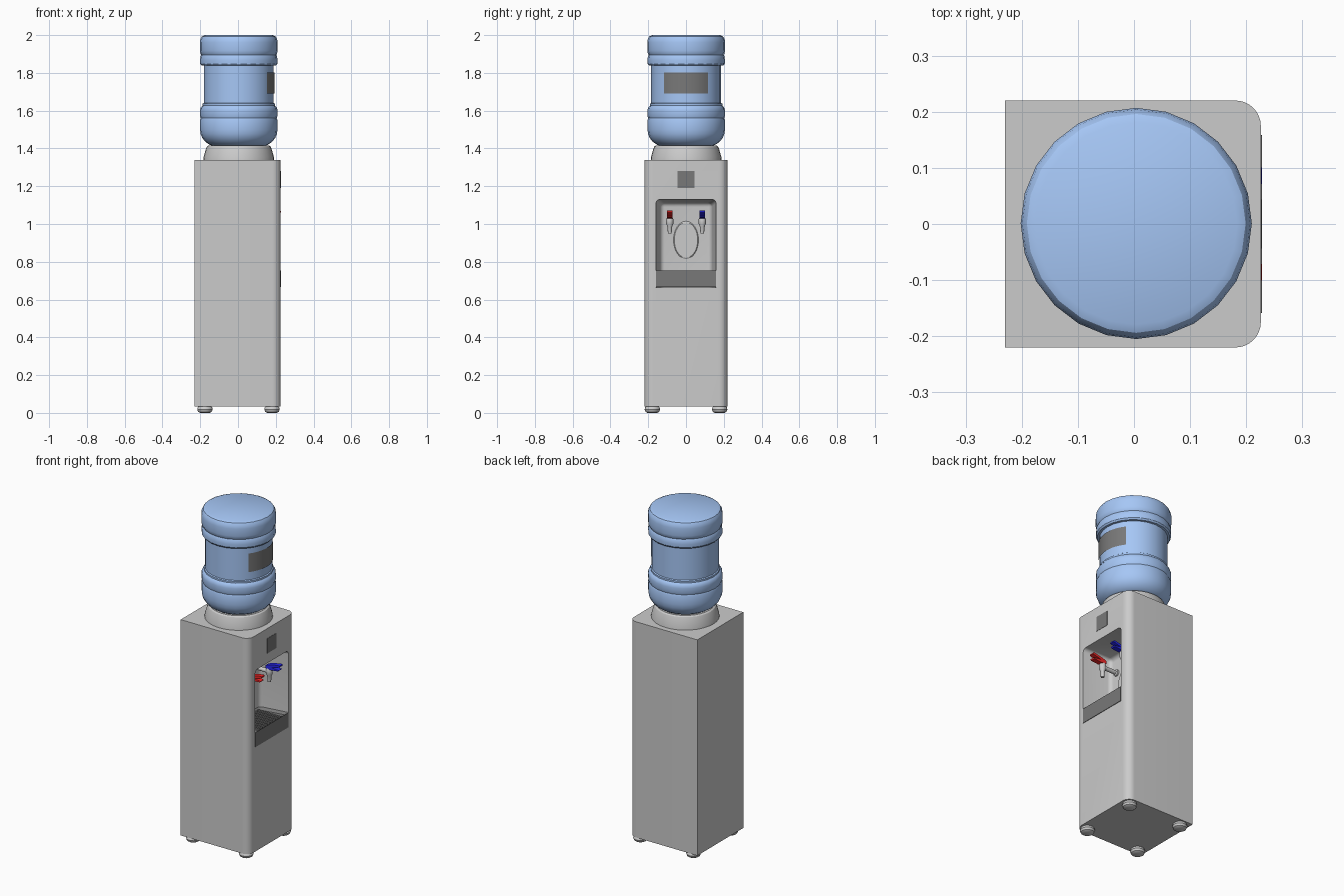
import bpy, bmesh, math
from mathutils import Matrix, Vector

if "Cube" in bpy.data.objects:
    bpy.data.objects.remove(bpy.data.objects["Cube"])


def material(name, rgb):
    m = bpy.data.materials.new(name)
    m.diffuse_color = (*rgb, 1)
    m.use_nodes = True
    m.node_tree.nodes["Principled BSDF"].inputs["Base Color"].default_value = m.diffuse_color
    return m


BLUE = material("bottle_blue", (0.38, 0.57, 0.92))
DARK = material("dark_plastic", (0.19, 0.19, 0.19))
RED = material("hot_red", (0.9, 0.02, 0.02))
COLD = material("cold_blue", (0.02, 0.02, 0.85))


def smooth(me, angle=32):
    for p in me.polygons:
        p.use_smooth = True
    me.set_sharp_from_angle(angle=math.radians(angle))


def finish(name, bm, mat=None, recalc=True):
    if recalc:
        bmesh.ops.recalc_face_normals(bm, faces=bm.faces[:])
    me = bpy.data.meshes.new(name)
    bm.to_mesh(me)
    bm.free()
    if mat:
        me.materials.append(mat)
    smooth(me)
    ob = bpy.data.objects.new(name, me)
    bpy.context.collection.objects.link(ob)
    return ob


def lathe(name, profile, mat=None, n=24, matrix=Matrix()):
    """Revolve (radius, height) points about z, close both ends."""
    bm = bmesh.new()
    rings = [[bm.verts.new((r * math.cos(2 * math.pi * i / n),
                            r * math.sin(2 * math.pi * i / n), z)) for i in range(n)]
             for r, z in profile]
    for a, b in zip(rings, rings[1:]):
        for i in range(n):
            j = (i + 1) % n
            bm.faces.new((a[i], a[j], b[j], b[i]))
    bm.faces.new(rings[0])
    bm.faces.new(rings[-1])
    bm.transform(matrix)
    return finish(name, bm, mat)


def prism(name, pts, depth, mat=None):
    """Extrude a closed outline of 3D points along a vector."""
    bm = bmesh.new()
    face = bm.faces.new([bm.verts.new(p) for p in pts])
    ext = bmesh.ops.extrude_face_region(bm, geom=[face])["geom"]
    bmesh.ops.translate(bm, vec=depth, verts=[v for v in ext if isinstance(v, bmesh.types.BMVert)])
    return finish(name, bm, mat)


def box(bm, lo, hi):
    lo, hi = Vector(lo), Vector(hi)
    bmesh.ops.create_cube(bm, size=1, matrix=Matrix.Translation((lo + hi) / 2)
                          @ Matrix.Diagonal((*(hi - lo), 1)))


def niche(front, half, back_half, z0, z1, z1_back, round_top):
    """Block narrowing towards its back, with the inner edges rounded."""
    bm = bmesh.new()
    box(bm, (0.05, -1, z0), (front, 1, z1))
    for v in bm.verts:
        back = v.co.x < 0.1
        v.co.y *= back_half if back else half
        if back and v.co.z > z0 + 0.01:
            v.co.z = z1_back
    edges = []
    for e in bm.edges:
        a, b = (v.co for v in e.verts)
        is_front = a.x > 0.1 and b.x > 0.1
        is_low = a.z < z0 + 0.01 and b.z < z0 + 0.01
        vertical = abs(a.z - b.z) > 0.05
        if not is_front and not is_low and (round_top or vertical):
            edges.append(e)
    bmesh.ops.bevel(bm, geom=edges, offset=0.022, segments=5, profile=0.5, affect='EDGES')
    return bm


# Cabinet: square back, rounded front corners, dispensing niche cut in +x side
XB, XF, HY, R = -0.23, 0.226, 0.22, 0.045
plan = [(XB, HY, 0.033), (XB, -HY, 0.033)]
for s in (-1, 1):
    for i in range(9):
        a = math.radians(90 * i / 8)
        if s < 0:
            dx, dy = math.sin(a), -math.cos(a)
        else:
            dx, dy = math.cos(a), math.sin(a)
        plan.append((XF - R + R * dx, s * (HY - R) + R * dy, 0.033))
cabinet = prism("cabinet", plan, (0, 0, 1.307))
cutter = finish("niche_cutter", niche(0.24, 0.161, 0.135, 0.665, 1.132, 1.112, True))
cutter.hide_render = True
mod = cabinet.modifiers.new("niche", 'BOOLEAN')
mod.operation, mod.solver, mod.object = 'DIFFERENCE', 'EXACT', cutter
bpy.context.view_layer.update()
deps = bpy.context.evaluated_depsgraph_get()
cut = bpy.data.meshes.new_from_object(cabinet.evaluated_get(deps))
cabinet.modifiers.clear()
cabinet.data = cut
smooth(cut)
bpy.data.objects.remove(cutter)

# Feet
for x in (-0.175, 0.18):
    for y in (-0.178, 0.178):
        lathe("foot", [(0.026, 0), (0.036, 0.006), (0.041, 0.018), (0.038, 0.03), (0.032, 0.036)],
              n=20, matrix=Matrix.Translation((x, y, 0)))

# Drip tray with sunken top and grille bars
bm = niche(0.228, 0.159, 0.133, 0.666, 0.755, 0.755, False)
bm.normal_update()
top = max(bm.faces, key=lambda f: f.normal.z)
bmesh.ops.inset_region(bm, faces=[top], thickness=0.014)
bmesh.ops.translate(bm, vec=(0, 0, -0.014), verts=top.verts[:])
finish("drip_tray", bm, DARK)
bm = bmesh.new()
for i in range(9):
    y = -0.1 + i * 0.025
    box(bm, (0.062, y - 0.006, 0.738), (0.216, y + 0.006, 0.75))
finish("tray_grille", bm, DARK)

# Oval pad on the niche back wall
side = Matrix.Rotation(math.pi / 2, 4, 'Y')
lathe("oval_pad", [(0.1, 0), (0.1, 0.014), (0.094, 0.018)], n=32,
      matrix=Matrix.Translation((0.042, 0, 0.915)) @ Matrix.Diagonal((1, 0.66, 1, 1)) @ side)

# Taps: spout, pipe to the wall and forked lever
lever = [(0.135, 1.033), (0.17, 1.029), (0.218, 1.034), (0.223, 1.041), (0.175, 1.046),
         (0.228, 1.061), (0.227, 1.069), (0.218, 1.071), (0.165, 1.06), (0.135, 1.05)]
for label, y, mat in (("hot", -0.086, RED), ("cold", 0.086, COLD)):
    lathe(label + "_spout", [(0.010, 0.95), (0.012, 0.985), (0.019, 1.002), (0.019, 1.026),
                             (0.013, 1.038)], n=16, matrix=Matrix.Translation((0.15, y, 0)))
    lathe(label + "_pipe", [(0.019, 0), (0.019, 0.014), (0.012, 0.018), (0.012, 0.105)], n=16,
          matrix=Matrix.Translation((0.045, y, 1.012)) @ side)
    prism(label + "_lever", [(x, y - 0.015, z) for x, z in lever], (0, 0.03, 0), mat)

# Dark square plate above the niche
bm = bmesh.new()
box(bm, (0.222, -0.044, 1.19), (0.2275, 0.044, 1.28))
finish("front_plate", bm, DARK)

# Collar and bottle
centre = Matrix.Translation((0.004, 0.001, 0))
lathe("collar", [(0.188, 1.335), (0.186, 1.355), (0.174, 1.398), (0.169, 1.41), (0.16, 1.416),
                 (0.14, 1.414), (0.12, 1.395)], n=32, matrix=centre)
bottle = [(0.05, 1.39), (0.13, 1.411), (0.155, 1.42), (0.176, 1.434), (0.193, 1.455),
          (0.202, 1.477), (0.205, 1.5), (0.205, 1.55), (0.201, 1.56), (0.205, 1.572),
          (0.205, 1.6), (0.203, 1.613), (0.195, 1.624), (0.191, 1.627), (0.191, 1.637),
          (0.185, 1.641), (0.185, 1.838), (0.197, 1.839), (0.204, 1.848), (0.205, 1.866),
          (0.203, 1.886), (0.198, 1.895), (0.203, 1.904), (0.206, 1.918), (0.206, 1.962),
          (0.203, 1.98), (0.195, 1.993), (0.18, 2.0)]
lathe("water_bottle", bottle, BLUE, matrix=centre)

# Curved label on the bottle's +x side
bm = bmesh.new()
cols = []
for i in range(13):
    a = math.radians(-38 + 76 * i / 12)
    cols.append([bm.verts.new((0.004 + 0.189 * math.cos(a), 0.189 * math.sin(a), z))
                 for z in (1.69, 1.803)])
for a, b in zip(cols, cols[1:]):
    bm.faces.new((a[0], b[0], b[1], a[1]))
finish("bottle_label", bm, DARK, recalc=False)
